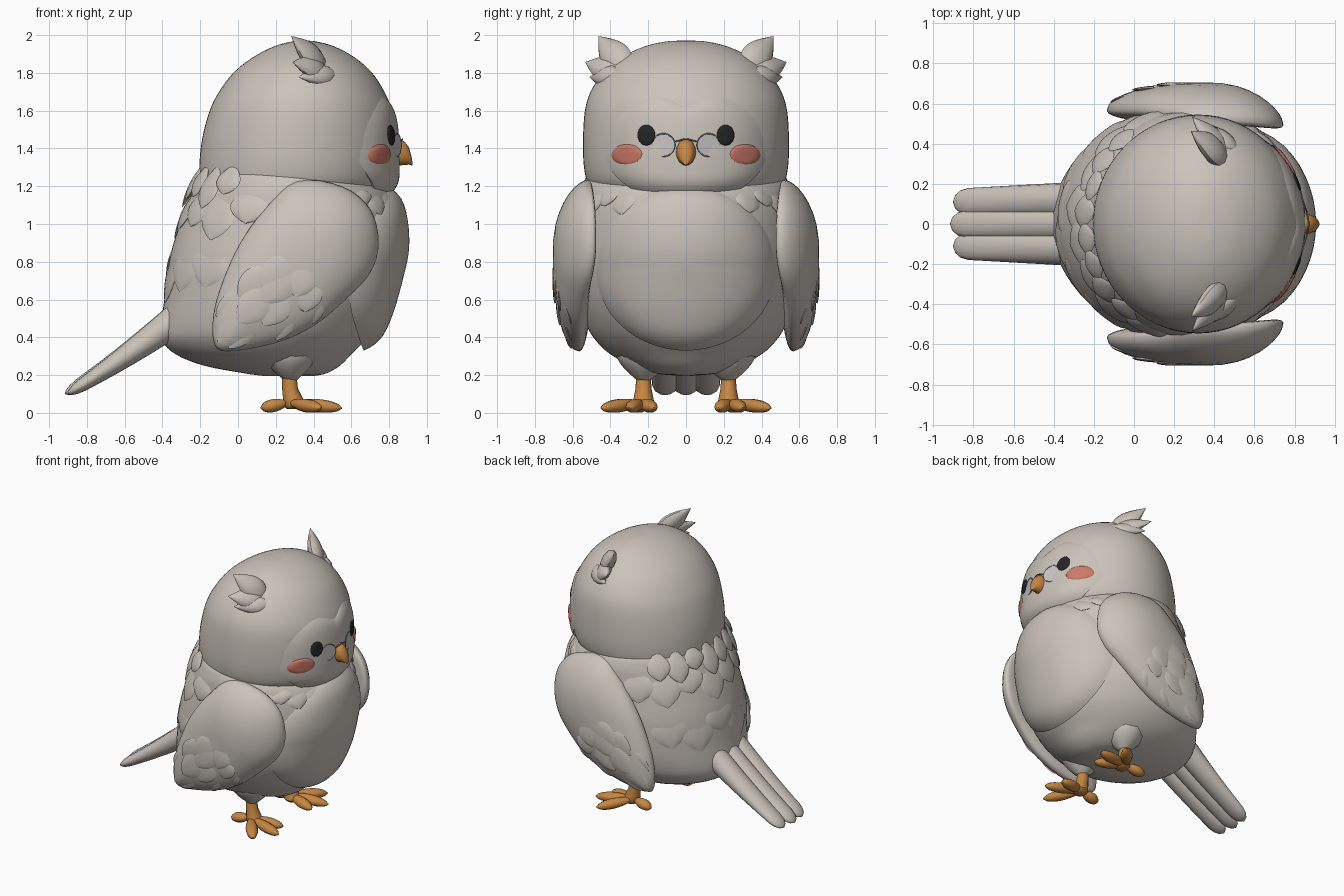
import bpy, bmesh, math
from mathutils import Vector as V

if "Cube" in bpy.data.objects:
    bpy.data.objects.remove(bpy.data.objects["Cube"])

def mat(name, c):
    m = bpy.data.materials.new(name)
    m.diffuse_color = (*c, 1)
    m.use_nodes = True
    m.node_tree.nodes["Principled BSDF"].inputs["Base Color"].default_value = m.diffuse_color
    return m

PLUM = mat("warm_grey_plumage", (0.60, 0.55, 0.50))
ORANGE = mat("orange_horn", (0.56, 0.24, 0.055))
BLACK = mat("black", (0.018, 0.018, 0.02))
BLUSH = mat("coral_blush", (0.60, 0.19, 0.14))
LENS = mat("pale_lens", (0.58, 0.57, 0.56))
RIM = mat("grey_metal", (0.25, 0.25, 0.25))

def finish(name, bm, m, mirror=False, angle=50):
    bmesh.ops.recalc_face_normals(bm, faces=bm.faces)
    me = bpy.data.meshes.new(name)
    bm.to_mesh(me)
    bm.free()
    me.materials.append(m)
    ob = bpy.data.objects.new(name, me)
    bpy.context.collection.objects.link(ob)
    bpy.ops.object.select_all(action='DESELECT')
    bpy.context.view_layer.objects.active = ob
    ob.select_set(True)
    bpy.ops.object.shade_smooth_by_angle(angle=math.radians(angle))
    if mirror:
        md = ob.modifiers.new("mirror", 'MIRROR')
        md.use_axis = (False, True, False)
        md.use_mirror_merge = False
    return ob

def skin(bm, rings, caps=True):
    """Bridge a list of closed point rings."""
    rv = [[bm.verts.new(p) for p in r] for r in rings]
    n = len(rv[0])
    for a, b in zip(rv, rv[1:]):
        for i in range(n):
            bm.faces.new((a[i], a[(i + 1) % n], b[(i + 1) % n], b[i]))
    if caps:
        bm.faces.new(rv[0])
        bm.faces.new(rv[-1])

def spline(pts, steps, closed=False):
    """Catmull-Rom through tuples of any length."""
    n, out = len(pts), []
    pick = (lambda i: pts[i % n]) if closed else (lambda i: pts[max(0, min(n - 1, i))])
    for i in range(n if closed else n - 1):
        for s in range(steps):
            t = s / steps
            out.append(tuple(0.5 * (2 * b + (c - a) * t + (2 * a - 5 * b + 4 * c - d) * t * t
                       + (3 * b - a - 3 * c + d) * t ** 3)
                       for a, b, c, d in zip(pick(i - 1), pick(i), pick(i + 1), pick(i + 2))))
    return out if closed else out + [pts[-1]]

# Profiles: height, back x, front x, half width
BODY = spline([(.195, .14, .40, .02), (.21, .03, .47, .17), (.25, -.18, .54, .29), (.31, -.33, .60, .40),
               (.38, -.40, .67, .475), (.46, -.41, .73, .525), (.6, -.39, .80, .57), (.8, -.365, .86, .59),
               (.95, -.325, .87, .58), (1.1, -.27, .845, .565), (1.2, -.225, .79, .55),
               (1.28, -.18, .68, .49), (1.3, 0, .5, .3)], 4)
HEAD = spline([(1.08, .1, .5, .3), (1.12, -.1, .70, .42), (1.2, -.195, .80, .51), (1.3, -.205, .83, .54),
               (1.45, -.19, .835, .545), (1.6, -.15, .815, .535), (1.7, -.1, .775, .505), (1.8, -.025, .71, .44),
               (1.88, .075, .62, .345), (1.94, .19, .51, .22), (1.967, .29, .41, .1), (1.97, .34, .36, .01)], 4)

def at(prof, z):
    for a, b in zip(prof, prof[1:]):
        if a[0] <= z <= b[0]:
            t = (z - a[0]) / max(b[0] - a[0], 1e-6)
            return [p + (q - p) * t for p, q in zip(a, b)]
    return prof[0] if z < prof[0][0] else prof[-1]

def surf(prof, ang, z, off=0):
    _, b, f, w = at(prof, z)
    return V(((b + f) / 2 + ((f - b) / 2 + off) * math.cos(ang), (w + off) * math.sin(ang), z))

def front(prof, y, z):
    _, b, f, w = at(prof, z)
    return (b + f) / 2 + (f - b) / 2 * math.sqrt(max(0, 1 - (y / w) ** 2))

def loft(name, prof):
    bm = bmesh.new()
    skin(bm, [[((b + f) / 2 + (f - b) / 2 * math.cos(i * math.pi / 32), w * math.sin(i * math.pi / 32), z)
               for i in range(64)] for z, b, f, w in prof])
    finish(name, bm, PLUM)

def patch(name, prof, yc, zc, ry, rz, off, m, base=0.0, mirror=False, shape=lambda a: 1, sink=.015, lift=0, edge=8):
    """Raised round patch that follows the front of a lofted form."""
    bm, rings = bmesh.new(), []
    for k in [.02] + [j / 12 for j in range(1, 12)] + [.96, .985, 1]:
        ring = []
        for i in range(64):
            a = i * math.pi / 32
            y = yc + ry * k * shape(a) * math.cos(a)
            z = zc + rz * k * shape(a) * math.sin(a)
            h = base + off * (1 - k ** edge) - sink * k ** edge + lift * max(0, -math.sin(a)) * k * k
            ring.append((front(prof, y, z) + h, y, z))
        rings.append(ring)
    skin(bm, rings)
    return finish(name, bm, m, mirror)

def leaf(bm, p0, p1, w, t, n, tip=.6, curl=0, skew=1.25):
    """Feather, toe or claw: tapered flattened spindle from p0 to p1."""
    p0, p1 = V(p0), V(p1)
    d = p1 - p0
    side = d.cross(V(n)).normalized()
    up = side.cross(d).normalized()
    rings = []
    for j in range(13):
        u = .004 + .992 * j / 12
        s = math.sin(math.pi * u ** skew) ** tip
        c = p0 + d * u + up * curl * u * u
        rings.append([c + side * w * s * math.cos(k * math.pi / 5) + up * t * s * math.sin(k * math.pi / 5)
                      for k in range(10)])
    skin(bm, rings)

# Body, head, belly bib and heart-shaped face
loft("body", BODY)
loft("head", HEAD)
patch("belly_bib", BODY, 0, .77, .48, .44, .036, PLUM, edge=14, lift=.06)
patch("face_disc", HEAD, 0, 1.42, .44, .31, .018, PLUM, lift=.05,
      shape=lambda a: 1 - .3 * math.exp(-((a - math.pi / 2) / .3) ** 2))

# Feather rows: nape hanging from the head, back, and ruff under the face
bm = bmesh.new()
for top, z, ln, lo, hi, n, w, o in [(HEAD, 1.32, .2, 2.3, 4.0, 8, .08, .025), (BODY, 1.2, .24, 2.0, 4.3, 8, .11, .01),
                                    (BODY, .95, .32, 2.3, 4.0, 6, .13, .004),
                                    (BODY, 1.2, .13, -1.25, 1.25, 13, .08, .01)]:
    for i in range(n):
        a = lo + (hi - lo) * i / (n - 1)
        z1 = z - ln * (1 + .2 * math.sin(i * 2.4))
        leaf(bm, surf(top, a, z, -.015), surf(BODY, a, z1, o), w, .016, (math.cos(a), math.sin(a), 0), .8)
finish("body_feathers", bm, PLUM)

# Wings: rounded teardrop shells with overlapping feathers
OUT = spline([(.31, 1.23), (.55, 1.2), (.70, 1.08), (.745, .9), (.70, .74), (.57, .6), (.4, .46), (.2, .37),
              (-.06, .325), (-.13, .38), (-.125, .55), (-.06, .75), (.03, .93), (.16, 1.1)], 4, True)
WC = (.36, .84)

def wing(i, r, side=1):
    x, z = (c + (o - c) * r for c, o in zip(WC, OUT[i % len(OUT)]))
    mid = .565 - .07 * max(0, (x - .4) / .34) ** 2 - .05 * max(0, (z - .9) / .33) ** 2
    return V((x, mid + side * (.14 if side > 0 else .07) * math.sqrt(max(0, 1 - r ** 2.2)), z))

bm = bmesh.new()
radii = [.02, .2, .4, .55, .7, .8, .88, .94, .98]
skin(bm, [[wing(i, r) for i in range(len(OUT))] for r in radii + [1]]
     + [[wing(i, r, -1) for i in range(len(OUT))] for r in reversed(radii)])
finish("wings", bm, PLUM, True, 70)
bm = bmesh.new()
for r0, r1, w, ids in [(.0, .5, .09, (27, 33, 39)), (.25, .75, .09, (25, 30, 35, 40)),
                       (.5, .97, .065, (24, 28, 32, 35, 39))]:
    for i in ids:
        leaf(bm, wing(i, r0) - V((0, .014, 0)), wing(i, r1) + V((0, .006, 0)), w, .013, (0, 1, 0), .7)
finish("wing_feathers", bm, PLUM, True)

# Tail: three long round-ended feathers over a thick root
bm = bmesh.new()
for y0, y1, x1 in [(-.12, -.11, -.90), (.12, .11, -.90), (0, 0, -.915)]:
    rings = []
    for u in [0, .1, .2, .35, .5, .65, .8, .88, .94, .98, 1]:
        e = math.sqrt(max(.01, 1 - max(0, (u - .88) / .12) ** 2))
        c = V((-.28 + (x1 + .28) * u, y0 + (y1 - y0) * u, .53 - .43 * u - .012 * math.sin(math.pi * u)))
        w, t = (.09 - .025 * u) * e, (.06 * (1 - u) + .028) * e
        rings.append([c + V((-.55 * t * math.sin(k * math.pi / 8), w * math.cos(k * math.pi / 8),
                             t * .83 * math.sin(k * math.pi / 8))) for k in range(16)])
    skin(bm, rings)
finish("tail", bm, PLUM)

# Ear tufts: a broad base with three pointed feathers
bm = bmesh.new()
for root, tip, w, t in [((.47, .30, 1.79), (.295, .47, 2.0), .085, .05),
                        ((.48, .32, 1.79), (.30, .54, 1.865), .075, .045),
                        ((.53, .34, 1.79), (.33, .52, 1.785), .06, .04)]:
    leaf(bm, root, tip, w, t, (.5, .5, .5), 1.0, -.015, .8)
finish("ear_tufts", bm, PLUM, True)

# Leg fluff, legs and toes
bm = bmesh.new()
leaf(bm, (.27, .22, .48), (.28, .225, .15), .15, .15, (1, 0, 0), .9, 0, .9)
finish("thigh_fluff", bm, PLUM, True)
bm = bmesh.new()
skin(bm, [[(x + r * math.cos(k * math.pi / 6), .225 + r * math.sin(k * math.pi / 6), z) for k in range(12)]
          for z, r, x in [(.22, .038, .27), (.13, .042, .275), (.08, .052, .29), (.04, .06, .3), (.02, .04, .3)]])
for tip in [(.50, .17, .025), (.55, .30, .025), (.44, .45, .025), (.12, .25, .025)]:
    leaf(bm, (.27, .235, .055), tip, .042, .036, (0, 0, 1), .5)
finish("feet", bm, ORANGE, True)

# Beak
bm = bmesh.new()
skin(bm, [[(x, r * math.cos(k * math.pi / 8), z + 1.35 * r * math.sin(k * math.pi / 8)) for k in range(16)]
          for x, r, z in [(.81, .052, 1.38), (.85, .053, 1.38), (.88, .046, 1.375), (.905, .034, 1.36),
                          (.918, .018, 1.335), (.925, .003, 1.315)]])
finish("beak", bm, ORANGE)

# Eyes, blush cheeks
patch("eyes", HEAD, .21, 1.47, .05, .058, .014, BLACK, base=.012, mirror=True, sink=.0)
patch("cheeks", HEAD, .31, 1.365, .084, .058, .012, BLUSH, base=.018, mirror=True, sink=.005)

# Spectacles: rims, lenses and bridge
def ring_pt(a, r, out=0):
    y = .12 + r * math.cos(a)
    return V((.881 - .33 * y + out, y, 1.418 + r * math.sin(a)))

bm = bmesh.new()
skin(bm, [[ring_pt(i * math.pi / 16, .06 + .004 * math.cos(q * math.pi / 3), .004 * math.sin(q * math.pi / 3))
           for i in range(32)] for q in range(7)], False)
bmesh.ops.remove_doubles(bm, verts=bm.verts, dist=1e-5)
leaf(bm, (.861, .062, 1.435), (.872, -.002, 1.452), .004, .004, (1, 0, 0), .2)
finish("spectacle_rims", bm, RIM, True)
bm = bmesh.new()
skin(bm, [[ring_pt(i * math.pi / 16, .058, o) for i in range(32)] for o in (-.002, .002)])
finish("spectacle_lenses", bm, LENS, True)
